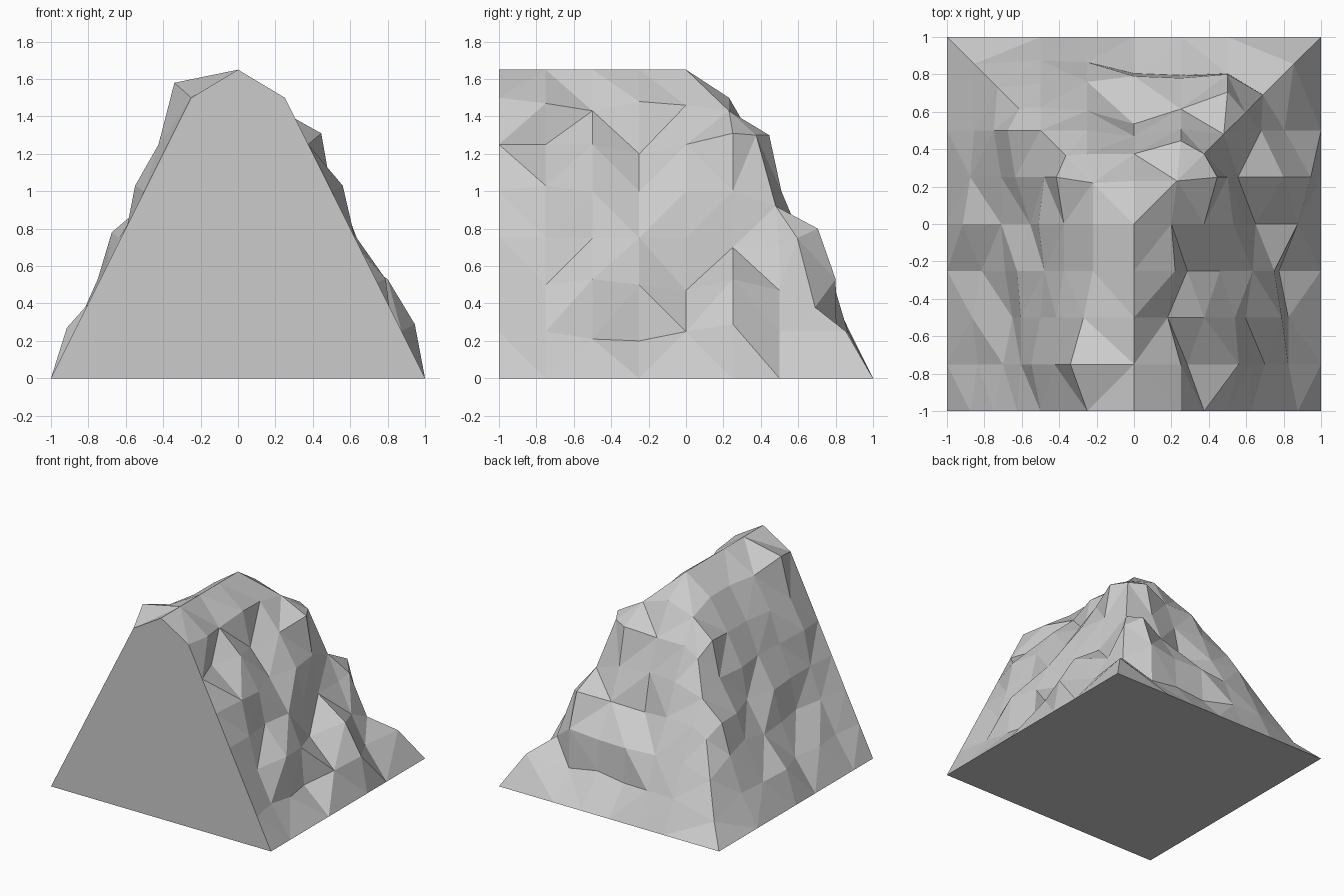
import bpy
import bmesh

STEP = 0.25          # spacing of rows and columns
ROWS = 7             # rows below the ridge line
RIDGE = 1.65

old = bpy.data.objects.get("Cube")
if old:
    bpy.data.objects.remove(old, do_unlink=True)

# Bulges and hollows in hundredths, one line per row going up.
# Side columns run from near the front edge to the back corner.
right_bumps = [
    (-5, -5, -10, 0, 7, -7, -2),
    (-5, 4, 0, -10, 5, -7, -6),
    (0, -3, 1, -3, -7, -6, -3),
    (6, 4, -4, 3, 0, -2, -2),
    (-9, 0, -9, 0, 7, 0, 0),
    (0, -7, -3, -5, -2, -2, -2),
]
left_bumps = [
    (-4, -1, -6, 4, 0, -2, -2),
    (-5, -10, -6, -4, -4, 0, -2),
    (-2, -2, 0, -7, 1, 5, -1),
    (5, 0, -2, 1, -2, 0, 0),
    (5, 4, 0, 0, 4, 0, -1),
    (9, 2, -3, -3, -3, -3, -3),
]
# Back columns run from the +x side to the -x side.
back_bumps = [
    (-7, -8, -7, -1, 0),
    (5, 3, 4, 1, 0),
    (8, -1, -9, -2, 0),
    (0, 1, -3, 0, 0),
    (0, 7, 0, 0, 0),
    (0, 0, -2, 0, 0),
]
# Vertical shifts in hundredths, keyed by (row, column)
right_lifts = {(1, 2): -4, (1, 3): -5, (1, 5): 4, (2, 2): 3, (2, 4): -3, (2, 5): 3,
               (2, 6): -3, (2, 7): -12, (3, 5): -5, (3, 6): -4, (4, 1): 3,
               (4, 7): -8, (5, 3): -5, (5, 5): 6, (5, 7): 5, (6, 1): -3,
               (6, 2): -7, (6, 3): -2, (6, 4): -4, (6, 7): -7}
left_lifts = {(1, 4): 2, (1, 7): -10, (2, 5): 6, (2, 6): 3, (2, 7): -9, (3, 6): 3,
              (3, 7): -8, (4, 1): 3, (4, 7): -7, (5, 5): 4, (5, 7): -8,
              (6, 7): -8, (6, 1): 8}
back_lifts = {(1, 0): -4, (1, 2): -3, (2, 0): 3, (3, 0): 5, (3, 2): -5, (5, 1): 5}

CORNER = 7


def side_point(row, col, sign, bumps, lifts):
    """Point on a long flank, or on its back corner."""
    reach = 1 - row * STEP / 2
    y = -1 + col * STEP
    if y > reach - 0.03:
        col = CORNER
    bump = bumps[row - 1][col - 1] / 100 if row and col else 0
    x = reach + bump
    z = row * STEP + lifts.get((row, col), 0) / 100
    return (sign * x, x if col == CORNER else y, z)


def back_point(row, col):
    """Point on the back slope, snapping to a corner where the row is short."""
    reach = 1 - row * STEP / 2
    x = (2 - col) * STEP
    if abs(x) > reach - 0.03:
        if x > 0:
            return side_point(row, CORNER, 1, right_bumps, right_lifts)
        return side_point(row, CORNER, -1, left_bumps, left_lifts)
    bump = back_bumps[row - 1][col] / 100 if row else 0
    return (x, reach + bump, row * STEP + back_lifts.get((row, col), 0) / 100)


def ring(row):
    """One row, from the front edge around the back to the other front edge."""
    pts = [side_point(row, c, 1, right_bumps, right_lifts) for c in range(8)]
    pts += [back_point(row, c) for c in range(5)]
    pts += [side_point(row, c, -1, left_bumps, left_lifts) for c in reversed(range(8))]
    return pts


# Ridge line closes the top: straight along the spine, one point at its end
spine = [(0, min(-1 + c * STEP, 0), RIDGE) for c in range(8)]
top = spine + [spine[-1]] * 5 + spine[::-1]

bm = bmesh.new()
rings = [[bm.verts.new(p) for p in pts] for pts in [ring(r) for r in range(ROWS)] + [top]]

# Rocky skin
for low, high in zip(rings, rings[1:]):
    for i in range(len(low) - 1):
        bm.faces.new((low[i], low[i + 1], high[i + 1], high[i]))

# Flat front wall and flat base
bm.faces.new([r[0] for r in rings] + [r[-1] for r in reversed(rings[:-1])])
bm.faces.new(rings[0])

bmesh.ops.remove_doubles(bm, verts=bm.verts[:], dist=0.002)
bmesh.ops.recalc_face_normals(bm, faces=bm.faces[:])
bmesh.ops.triangulate(bm, faces=[f for f in bm.faces if len(f.verts) == 4],
                      quad_method="BEAUTY")

mesh = bpy.data.meshes.new("rock_ridge_end")
bm.to_mesh(mesh)
bm.free()

# Plain grey stone
stone = bpy.data.materials.new("grey_stone")
stone.use_nodes = True
grey = (0.6, 0.6, 0.6, 1)
stone.diffuse_color = grey
stone.node_tree.nodes["Principled BSDF"].inputs["Base Color"].default_value = grey
mesh.materials.append(stone)

rock = bpy.data.objects.new("rock_ridge_end", mesh)
bpy.context.collection.objects.link(rock)
